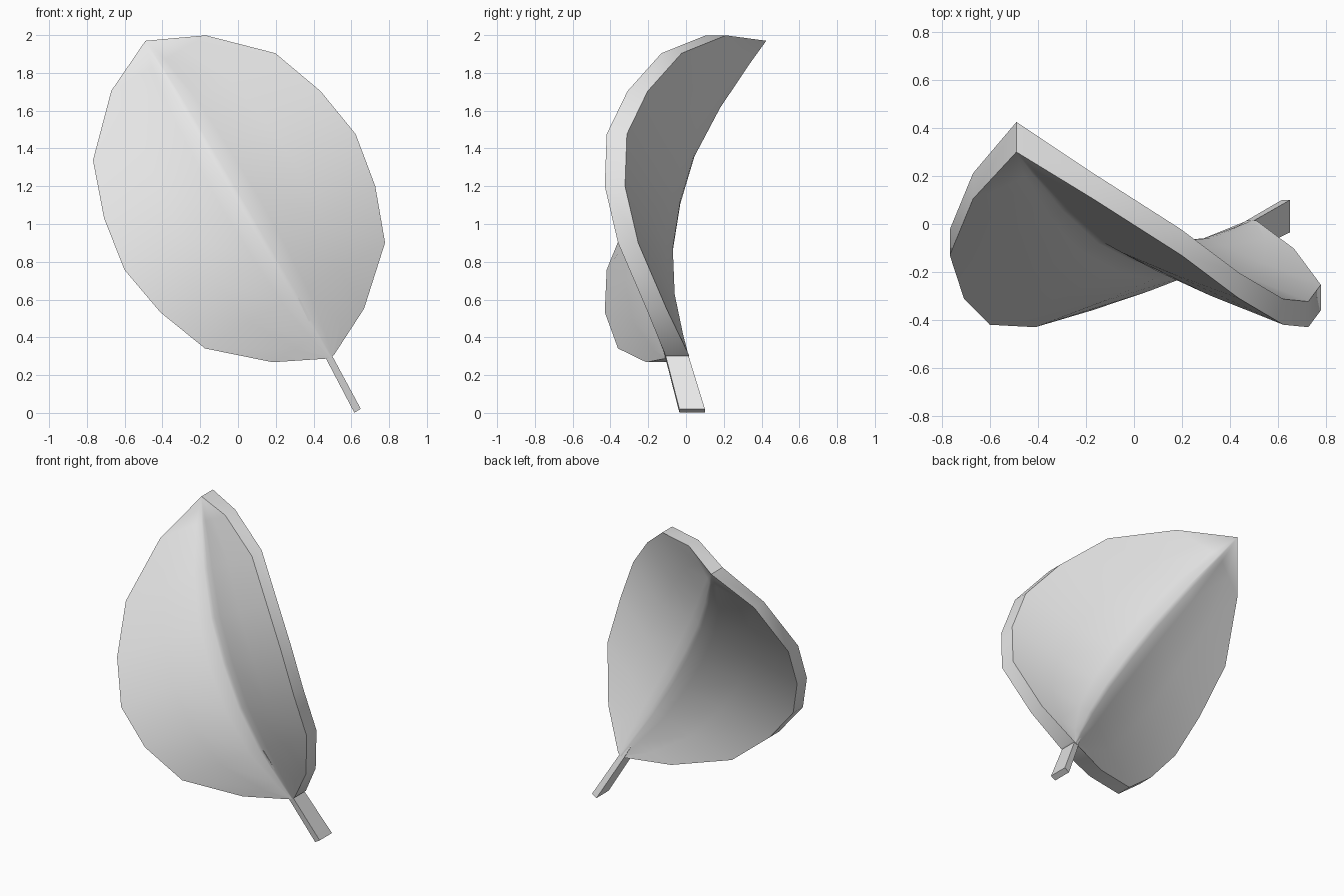
import bpy, bmesh, math
from mathutils import Vector

cube = bpy.data.objects.get("Cube")
if cube:
    bpy.data.objects.remove(cube, do_unlink=True)

grey = bpy.data.materials.new("light_grey")
grey.use_nodes = True
grey.diffuse_color = (0.8, 0.8, 0.8, 1)
grey.node_tree.nodes["Principled BSDF"].inputs["Base Color"].default_value = (0.8, 0.8, 0.8, 1)

# Leaf frame: s runs from the tip down the midrib, t runs sideways
TIP = Vector((-0.49, 0, 1.97))
ALONG = Vector((0.506, 0, -0.862))
ACROSS = Vector((0.862, 0, 0.506))


def finish(bm, name, angle):
    bmesh.ops.remove_doubles(bm, verts=bm.verts, dist=0.0005)
    bmesh.ops.recalc_face_normals(bm, faces=bm.faces)
    mesh = bpy.data.meshes.new(name)
    bm.to_mesh(mesh)
    bm.free()
    mesh.materials.append(grey)
    obj = bpy.data.objects.new(name, mesh)
    bpy.context.collection.objects.link(obj)
    bpy.ops.object.select_all(action='DESELECT')
    obj.select_set(True)
    bpy.context.view_layer.objects.active = obj
    bpy.ops.object.shade_smooth_by_angle(angle=math.radians(angle))
    return obj


# Each row: distance from tip, half width, back y at midrib, front y at the edge
ROWS = [
    (0.0, 0.0, 0.425, 0.295),
    (0.137, 0.29, 0.337, 0.105),
    (0.405, 0.56, 0.18, -0.13),
    (0.70, 0.665, 0.045, -0.31),
    (0.99, 0.71, -0.03, -0.42),
    (1.28, 0.66, -0.07, -0.43),
    (1.565, 0.553, -0.06, -0.36),
    (1.81, 0.28, -0.015, -0.21),
    (1.94, 0.02, 0.015, -0.105),
]
# Cross-section of one half: sideways fraction, forward fraction
HALF = [(0.025, 0.0), (0.14, 0.16), (0.5, 0.54), (1.0, 1.0)]
SECTION = [(-t, f) for t, f in reversed(HALF)] + HALF


def leaf_sheet(bm, back):
    grid = []
    for s, half, rib_back, edge_front in ROWS:
        rib = rib_back if back else rib_back - 0.125
        edge = edge_front + 0.107 if back else edge_front
        if half < 0.03:                      # ends have no forward curl
            edge = rib
        row = []
        for t, f in SECTION:
            p = TIP + ALONG * s + ACROSS * (t * half)
            p.y = rib + (edge - rib) * f
            row.append(bm.verts.new(p))
        grid.append(row)
    for a, b in zip(grid, grid[1:]):
        for i in range(len(SECTION) - 1):
            bm.faces.new((a[i], a[i + 1], b[i + 1], b[i]))
    # closed outline of the sheet, for the rim
    return (grid[0] + [r[-1] for r in grid[1:]]
            + grid[-1][-2::-1] + [r[0] for r in grid[-2:0:-1]])


# Folded blade: two sheets joined by a rim
bm = bmesh.new()
front = leaf_sheet(bm, False)
rear = leaf_sheet(bm, True)
n = len(front)
for i in range(n):
    j = (i + 1) % n
    bm.faces.new((front[i], front[j], rear[j], rear[i]))
bmesh.ops.dissolve_degenerate(bm, dist=0.0005, edges=bm.edges)
finish(bm, "leaf_blade", 50)

# Stem: rectangular bar that tapers into the midrib
# Each ring: x, z, half width, front y, back y
STEM = [
    (0.32, 0.61, 0.004, -0.187, -0.085),
    (0.482, 0.295, 0.018, -0.108, 0.013),
    (0.633, 0.011, 0.02, -0.035, 0.10),
]
bm = bmesh.new()
rings = []
for x, z, w, y0, y1 in STEM:
    ring = []
    for side, y in ((-1, y0), (1, y0), (1, y1), (-1, y1)):
        ring.append(bm.verts.new(Vector((x, y, z)) + ACROSS * (side * w)))
    rings.append(ring)
for a, b in zip(rings, rings[1:]):
    for i in range(4):
        j = (i + 1) % 4
        bm.faces.new((a[i], a[j], b[j], b[i]))
bm.faces.new(rings[0])
bm.faces.new(rings[-1])
finish(bm, "leaf_stem", 30)
